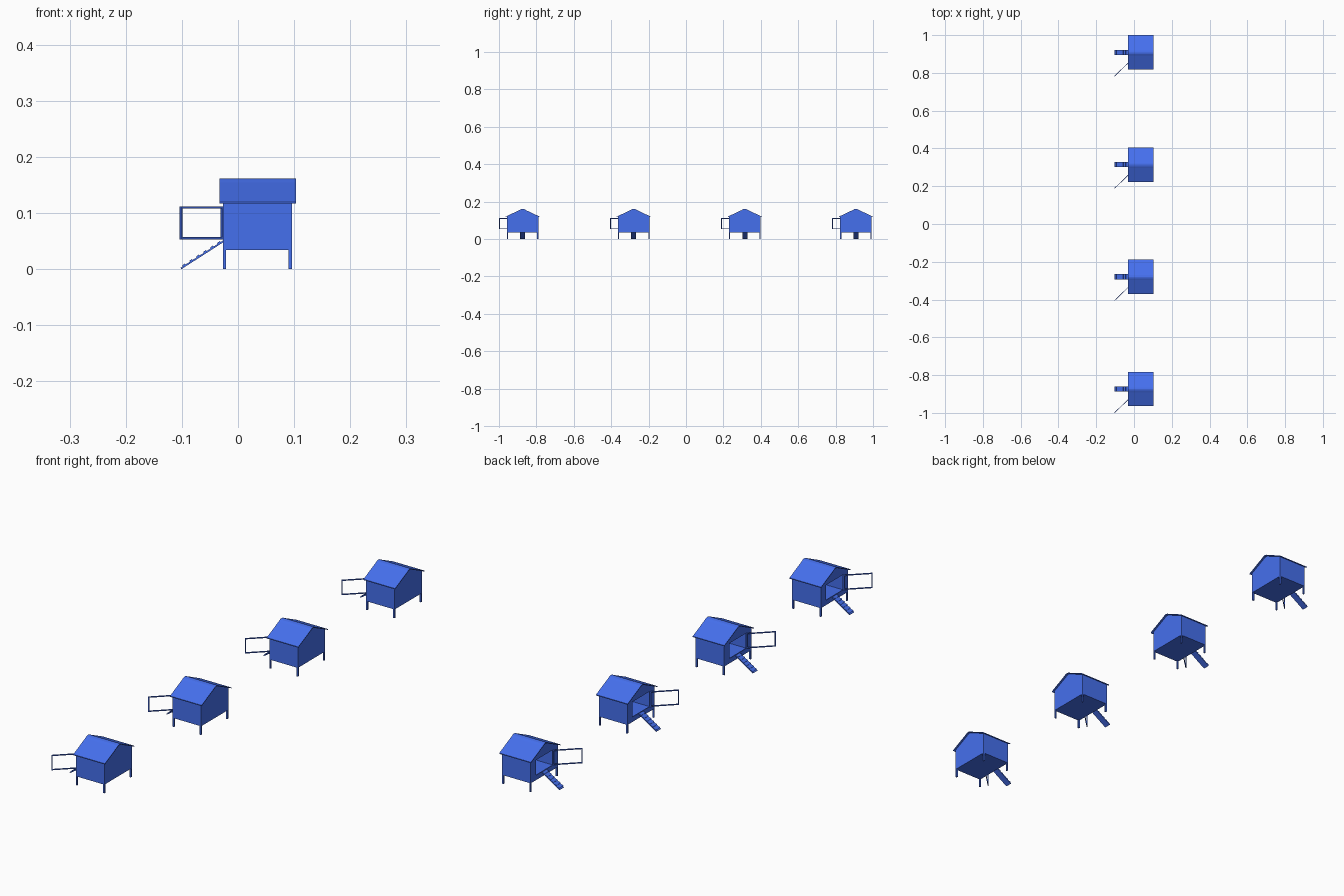
import bpy, bmesh, math
from mathutils import Matrix, Vector

if "Cube" in bpy.data.objects:
    bpy.data.objects.remove(bpy.data.objects["Cube"])

blue = bpy.data.materials.new("blue_paint")
blue.diffuse_color = (0.06, 0.16, 0.85, 1)
blue.use_nodes = True
blue.node_tree.nodes["Principled BSDF"].inputs["Base Color"].default_value = blue.diffuse_color

X0, X1 = -0.027, 0.096        # body length, open gable at X0
HW, T = 0.084, 0.003          # half width, wall thickness
Z0 = 0.034                    # underside of floor
DW, DZ0, DZ1 = 0.052, 0.053, 0.112   # doorway half width, bottom, top


def under(y):
    """Height of the roof underside at distance y from the ridge."""
    return min(0.1585 - 0.455 * (abs(y) - 0.006), 0.1585)


def prism(bm, pts, x0, x1):
    """Extrude a (y, z) polygon along x."""
    verts = [bm.verts.new((x0, y, z)) for y, z in pts]
    face = bm.faces.new(verts)
    ext = bmesh.ops.extrude_face_region(bm, geom=[face])["geom"]
    bmesh.ops.translate(bm, vec=(x1 - x0, 0, 0),
                        verts=[v for v in ext if isinstance(v, bmesh.types.BMVert)])


def box(bm, lo, hi, mat=Matrix()):
    lo, hi = Vector(lo), Vector(hi)
    m = mat @ Matrix.Translation((lo + hi) / 2) @ Matrix.Diagonal((*(hi - lo), 1))
    bmesh.ops.create_cube(bm, size=1, matrix=m)


def finish(bm, name):
    bmesh.ops.recalc_face_normals(bm, faces=bm.faces[:])
    me = bpy.data.meshes.new(name)
    bm.to_mesh(me)
    bm.free()
    me.materials.append(blue)
    return name, me


parts = []

# Walls: closed gable, two sides, gable pieces around the doorway
bm = bmesh.new()
gable_top = [(HW, under(HW)), (0.006, under(0)), (-0.006, under(0)), (-HW, under(HW))]
prism(bm, [(-HW, Z0), (HW, Z0)] + gable_top, X1 - T, X1)
for s in (-1, 1):
    prism(bm, [(s * HW, Z0), (s * HW, under(HW)),
               (s * (HW - T), under(HW - T)), (s * (HW - T), Z0)], X0, X1)
    prism(bm, [(s * HW, Z0), (s * DW, Z0), (s * DW, under(DW)), (s * HW, under(HW))],
          X0, X0 + T)
prism(bm, [(-DW, DZ1), (DW, DZ1), (DW, under(DW)), (0.006, under(0)),
           (-0.006, under(0)), (-DW, under(DW))], X0, X0 + T)
prism(bm, [(-DW, Z0), (DW, Z0), (DW, DZ0), (-DW, DZ0)], X0, X0 + T)
parts.append(finish(bm, "walls"))

# Floor
bm = bmesh.new()
box(bm, (X0, -HW, Z0), (X1, HW, Z0 + T))
parts.append(finish(bm, "floor"))

# Roof sheet with a softly bent ridge
bm = bmesh.new()
ys = [-0.091, -0.018, -0.009, 0, 0.009, 0.018, 0.091]
tops = [0.120, 0.1545, 0.1595, 0.1615, 0.1595, 0.1545, 0.120]
outer = list(zip(ys, tops))
inner = [(y, z - 0.0033) for y, z in outer]
prism(bm, outer + inner[::-1], -0.033, 0.103)
parts.append(finish(bm, "roof"))

# Corner legs
bm = bmesh.new()
for x in (X0, X1 - 0.006):
    for y in (-HW, HW - 0.006):
        box(bm, (x, y, 0), (x + 0.006, y + 0.006, Z0 + 0.002))
parts.append(finish(bm, "legs"))

# Ramp with cleats, built flat and tilted down from the doorway
bm = bmesh.new()
start = Vector((X0, 0, 0.051))
end = Vector((-0.1025, 0, 0.0025))
length = (start - end).length
tilt = Matrix.Translation(end) @ Matrix.Rotation(
    -math.atan2(start.z - end.z, start.x - end.x), 4, 'Y')
box(bm, (0, -0.0135, -0.003), (length, 0.0135, 0), tilt)
for i in range(6):
    x = 0.008 + i * (length - 0.016) / 5
    box(bm, (x - 0.003, -0.0135, 0), (x + 0.003, 0.0135, 0.002), tilt)
parts.append(finish(bm, "ramp"))

# Open door frame, swung out on its hinge
bm = bmesh.new()
hinge = Vector((X0, -0.0525, 0))
tip = Vector((-0.103, -0.1255, 0))
w = (tip - hinge).length
swing = Matrix.Translation(hinge) @ Matrix.Rotation(
    math.atan2(tip.y - hinge.y, tip.x - hinge.x), 4, 'Z')
h, b = 0.0015, 0.004
for z in (DZ0, DZ1 - b):
    box(bm, (0, -h, z), (w, h, z + b), swing)
for x in (0, w - b):
    box(bm, (x, -h, DZ0 + b), (x + b, h, DZ1 - b), swing)
parts.append(finish(bm, "door_frame"))

# Row of four identical huts
for i in range(4):
    for name, me in parts:
        ob = bpy.data.objects.new(f"hut{i + 1}_{name}", me)
        ob.location.y = -0.8735 + i * 0.594
        bpy.context.collection.objects.link(ob)
